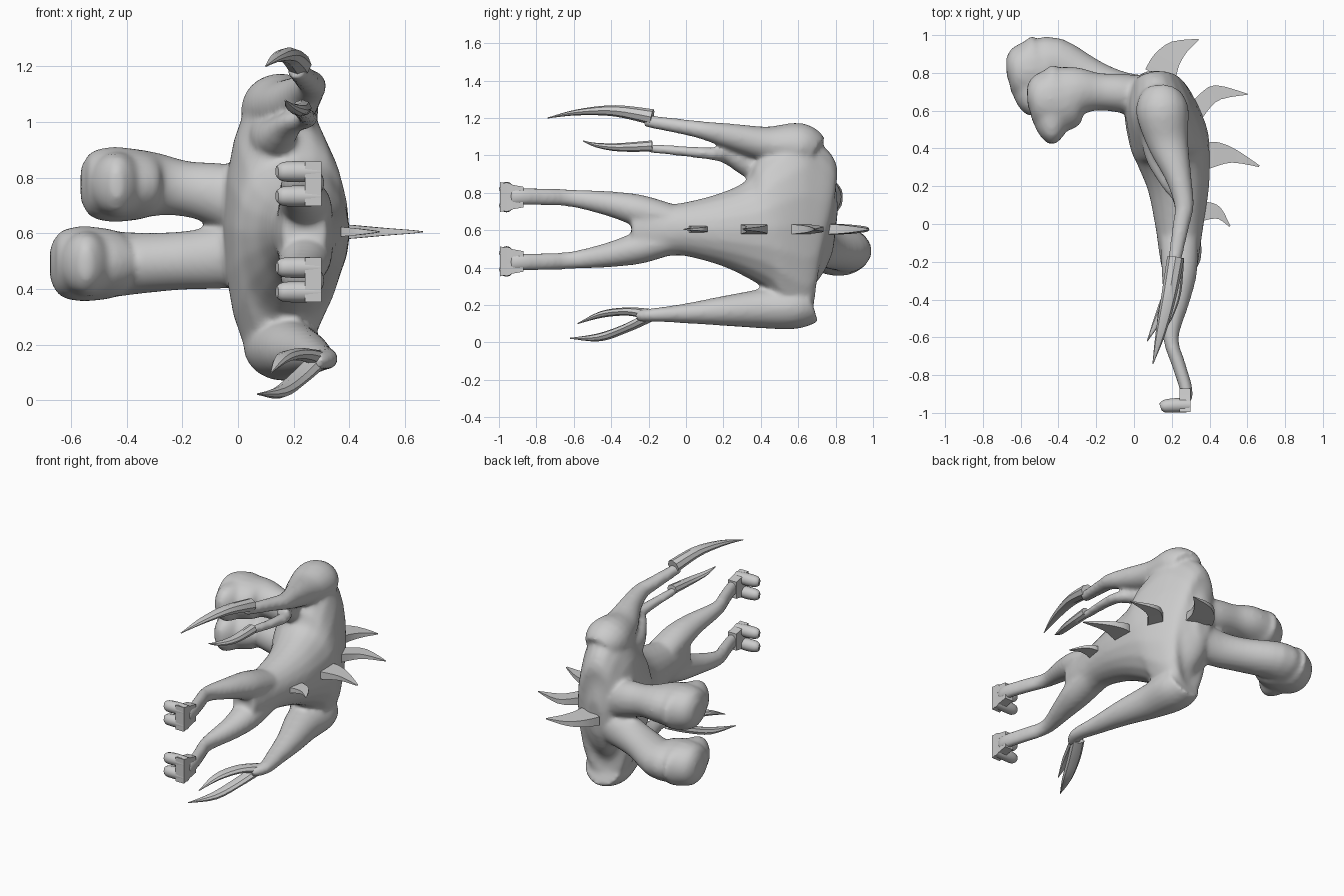
import bpy, bmesh, math
from mathutils import Vector

MID = 0.605  # plane of symmetry of the body (z)


def finish(bm, name):
    bmesh.ops.recalc_face_normals(bm, faces=bm.faces)
    me = bpy.data.meshes.new(name)
    bm.to_mesh(me)
    bm.free()
    ob = bpy.data.objects.new(name, me)
    bpy.context.collection.objects.link(ob)
    return ob


def spline(st, n):
    # Catmull-Rom through stations
    out = []
    p = [Vector(s) for s in st]
    for i in range(len(p) - 1):
        a, b, c, d = p[max(i - 1, 0)], p[i], p[i + 1], p[min(i + 2, len(p) - 1)]
        for k in range(n):
            t = k / n
            out.append(0.5 * (2 * b + (c - a) * t + (2 * a - 5 * b + 4 * c - d) * t * t
                              + (3 * b - a - 3 * c + d) * t ** 3))
    out.append(p[-1])
    return out


def skin_rings(bm, rings):
    for r, q in zip(rings, rings[1:]):
        for i in range(len(r)):
            j = (i + 1) % len(r)
            bm.faces.new((r[i], r[j], q[j], q[i]))
    bm.faces.new(rings[0])
    bm.faces.new(rings[-1])


def loft(bm, st, sides=20, n=4):
    # station = x, y, z, half depth, half width (towards z)
    st = spline(st, n)
    rings = []
    for i, s in enumerate(st):
        t = (Vector(st[min(i + 1, len(st) - 1)][:3]) - Vector(st[max(i - 1, 0)][:3])).normalized()
        side = (Vector((0, 0, 1)) - t * t.z).normalized()
        up = t.cross(side)
        a, b = max(s[3], 0.003), max(s[4], 0.003)
        rings.append([bm.verts.new(Vector(s[:3]) + up * a * math.cos(w) + side * b * math.sin(w))
                      for w in (2 * math.pi * k / sides for k in range(sides))])
    skin_rings(bm, rings)


# Fused body: torso, legs, arms, necks and heads
bm = bmesh.new()
loft(bm, [(.11, .80, MID, .05, .12), (.11, .76, .61, .11, .27), (.12, .70, .62, .165, .44), (.14, .60, .62, .195, .54),
          (.185, .45, .615, .21, .41), (.21, .35, MID, .195, .28), (.235, .2, MID, .165, .20),
          (.24, 0, MID, .13, .145), (.24, -.1, .6, .115, .14), (.24, -.2, .6, .1, .15), (.24, -.29, .6, .08, .14)])
for s in (1, -1):
    loft(bm, [(.24, -.08, MID + s * .06, .10, .075), (.24, -.25, MID + s * .10, .095, .085),
              (.225, -.4, MID + s * .135, .072, .068), (.195, -.6, MID + s * .165, .042, .048),
              (.235, -.74, MID + s * .172, .037, .047), (.275, -.87, MID + s * .175, .035, .047),
              (.275, -.94, MID + s * .175, .033, .05)])
# single lower arm
loft(bm, [(.15, .66, .22, .12, .12), (.16, .57, .19, .14, .12), (.19, .4, .18, .115, .105), (.245, .2, .168, .085, .08),
          (.285, 0, .155, .062, .054), (.315, -.17, .147, .045, .037), (.27, -.25, .14, .04, .035)])
# forked upper arm
loft(bm, [(.15, .68, 1.0, .11, .11), (.15, .6, 1.045, .14, .13), (.18, .43, 1.06, .11, .095), (.235, .25, 1.10, .07, .07),
          (.265, .1, 1.132, .052, .05), (.25, 0, 1.15, .045, .042), (.21, -.22, 1.185, .035, .033)])
loft(bm, [(.13, .52, .96, .1, .09), (.13, .37, .94, .075, .075), (.19, .22, .995, .05, .042),
          (.25, .1, 1.012, .038, .032), (.22, -.22, 1.04, .026, .023)])
# two necks with heads
HEAD = [(-.30, .70, .775, .135, .115), (-.38, .67, .775, .18, .13), (-.46, .665, .775, .17, .135),
        (-.53, .675, .775, .12, .115), (-.565, .675, .775, .05, .06)]
SNOUT = [(-.43, .68, .775, .11, .125), (-.435, .55, .775, .10, .118), (-.435, .47, .775, .065, .10),
         (-.435, .425, .775, .02, .05)]
NECKS = [([(.12, .66, .67, .11, .13), (-.05, .69, .735, .105, .115), (-.19, .70, .76, .10, .10)], (0, 0, 0)),
         ([(.12, .67, .55, .11, .13), (-.06, .70, .515, .105, .115), (-.22, .76, .50, .11, .105)], (-.11, .15, -.285))]
for neck, off in NECKS:
    move = lambda st: [tuple(v + o for v, o in zip(s, off + (0, 0))) for s in st]
    loft(bm, neck + move(HEAD))
    loft(bm, move(SNOUT))
body = finish(bm, "body")
m = body.modifiers.new("fuse", "REMESH")
m.mode = "VOXEL"
m.voxel_size = .013
m.use_smooth_shade = True
m = body.modifiers.new("soften", "SMOOTH")
m.factor = .5
m.iterations = 10

# Claws
CLAWS = [
    [(.22, -.18, 1.205, .045, .042), (.185, -.38, 1.238, .04, .03), (.14, -.58, 1.23, .026, .016), (.10, -.74, 1.20, .002, .002)],
    [(.23, -.18, 1.05, .035, .03), (.22, -.36, 1.043, .03, .022), (.19, -.48, 1.055, .02, .012), (.17, -.55, 1.077, .002, .002)],
    [(.29, -.2, .15, .04, .03), (.22, -.31, .165, .04, .022), (.16, -.45, .15, .03, .018), (.12, -.58, .10, .002, .002)],
    [(.28, -.2, .135, .04, .03), (.22, -.31, .08, .04, .024), (.15, -.46, .028, .03, .022), (.07, -.62, .022, .002, .002)]]
for i, c in enumerate(CLAWS):
    bm = bmesh.new()
    loft(bm, c, 8, 4)
    finish(bm, f"claw_{i + 1}")

# Back spikes: curved blades, (upper edge, lower edge) from base to tip
SPIKES = [
    (.028, [(.06, .82), (.11, .90), (.20, .965), (.34, .98)], [(.22, .74), (.235, .83), (.28, .91), (.345, .975)]),
    (.028, [(.29, .62), (.34, .68), (.43, .735), (.60, .69)], [(.34, .52), (.39, .60), (.46, .66), (.605, .685)]),
    (.028, [(.36, .42), (.43, .435), (.53, .40), (.665, .31)], [(.36, .28), (.42, .30), (.52, .325), (.66, .302)]),
    (.018, [(.35, .11), (.40, .115), (.46, .085), (.51, -.01)], [(.35, .01), (.40, .025), (.45, .025), (.505, -.015)])]
for i, (w, up, lo) in enumerate(SPIKES):
    bm = bmesh.new()
    rings = []
    for k, (p, q) in enumerate(zip(spline(up, 3), spline(lo, 3))):
        h = w * (1 - .93 * (k / 9) ** 1.5)
        rings.append([bm.verts.new((x, y, MID + d)) for (x, y), d in ((p, h), (q, h), (q, -h), (p, -h))])
    skin_rings(bm, rings)
    finish(bm, f"back_spike_{i + 1}")

# Feet: ankle block and two rounded toes each
for s, name in ((1, "upper"), (-1, "lower")):
    c = MID + s * .172
    bm = bmesh.new()
    rings = [[bm.verts.new((x, y, c + z)) for x, z in ((.24, -h), (.30, -h), (.30, h), (.24, h))]
             for y, h in ((-.87, .055), (-.92, .064), (-.995, .08))]
    skin_rings(bm, rings)
    finish(bm, f"{name}_heel")
    for t in (-1, 1):
        bm = bmesh.new()
        z = c + t * .044
        loft(bm, [(.30, -.96, z, .036, .034), (.22, -.96, z, .038, .038),
                  (.16, -.965, z, .033, .034), (.14, -.97, z, .018, .02)], 12, 3)
        finish(bm, f"{name}_toe_{'inner' if t * s < 0 else 'outer'}")

# Smooth shading with sharp creases kept
bpy.ops.object.select_all(action="DESELECT")
for ob in bpy.context.scene.objects:
    if ob != body:
        ob.select_set(True)
        bpy.context.view_layer.objects.active = ob
bpy.ops.object.shade_smooth_by_angle(angle=math.radians(35))
